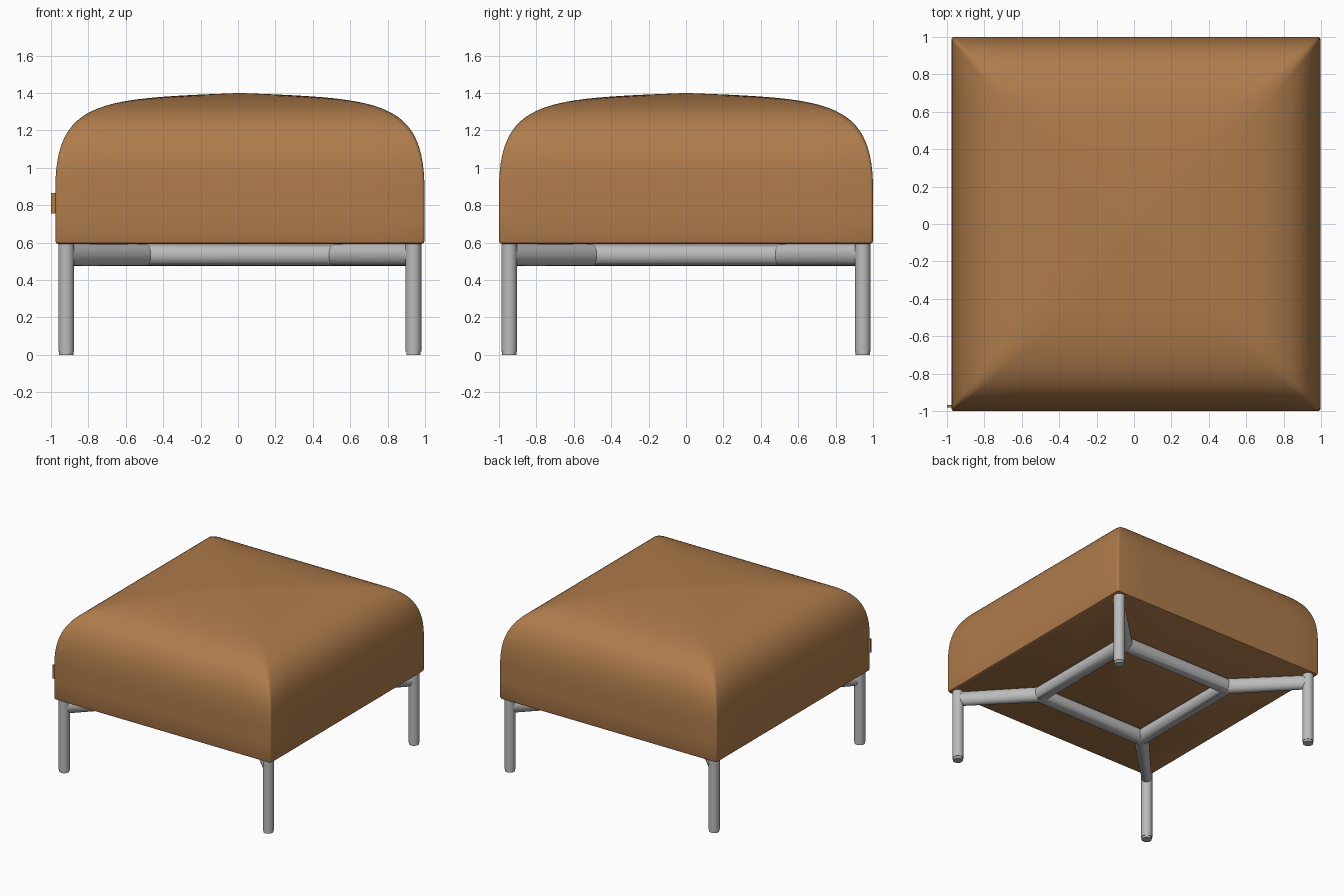
import bpy, bmesh, math
from mathutils import Vector
from mathutils.geometry import interpolate_bezier

cube = bpy.data.objects.get("Cube")
if cube:
    bpy.data.objects.remove(cube)

CX = 0.01                     # body sits slightly off centre because of the side tag
HALF_X, HALF_Y = 0.987, 1.0


def material(name, rgb):
    m = bpy.data.materials.new(name)
    m.use_nodes = True
    m.diffuse_color = (*rgb, 1)
    m.node_tree.nodes["Principled BSDF"].inputs["Base Color"].default_value = (*rgb, 1)
    return m


tan = material("tan leather", (0.43, 0.2, 0.07))
steel = material("grey steel", (0.5, 0.5, 0.5))


def add_object(name, bm, mat, angle=35):
    bmesh.ops.recalc_face_normals(bm, faces=bm.faces)
    mesh = bpy.data.meshes.new(name)
    bm.to_mesh(mesh)
    bm.free()
    mesh.materials.append(mat)
    ob = bpy.data.objects.new(name, mesh)
    bpy.context.collection.objects.link(ob)
    bpy.ops.object.select_all(action='DESELECT')
    ob.select_set(True)
    bpy.context.view_layer.objects.active = ob
    bpy.ops.object.shade_smooth_by_angle(angle=math.radians(angle))
    return ob


def rounded_square(size, radius, side_steps=8, arc_steps=4):
    """Outline of a square with rounded corners, in unit half widths."""
    pts = []
    flat = size - radius
    for q in range(4):
        turn = q * math.pi / 2
        c, s = math.cos(turn), math.sin(turn)
        local = [(size, -flat + 2 * flat * i / side_steps) for i in range(side_steps)]
        for i in range(arc_steps):
            a = math.pi / 2 * i / arc_steps
            local.append((flat + radius * math.cos(a), flat + radius * math.sin(a)))
        pts += [(x * c - y * s, x * s + y * c) for x, y in local]
    return pts


# Cushion: square rings that follow a domed side profile
dome = interpolate_bezier(Vector((1, 0.88)), Vector((1, 1.37)),
                          Vector((0.75, 1.37)), Vector((0, 1.4)), 28)
profile = [(0.985, 0.593), (0.996, 0.598), (1, 0.61), (1, 0.75)] + [tuple(p) for p in dome[:-1]]
bm = bmesh.new()
rings = []
for size, z in profile:
    radius = min(0.015 + 0.2 * (1 - size), size * 0.4)
    rings.append([bm.verts.new((CX + x * HALF_X, y * HALF_Y, z))
                  for x, y in rounded_square(size, radius)])
count = len(rings[0])
for low, high in zip(rings, rings[1:]):
    for i in range(count):
        j = (i + 1) % count
        bm.faces.new((low[i], low[j], high[j], high[i]))
bm.faces.new(rings[0])
crown = bm.verts.new((CX, 0, 1.4))
for i in range(count):
    bm.faces.new((rings[-1][i], rings[-1][(i + 1) % count], crown))
add_object("cushion", bm, tan)

# Fabric tag held in the front corner seam
bm = bmesh.new()
bmesh.ops.create_cube(bm, size=1)
for v in bm.verts:
    v.co = Vector((v.co.x * 0.04 - 0.98, v.co.y * 0.012 - 0.975, v.co.z * 0.11 + 0.81))
add_object("side_tag", bm, tan)


def tube(bm, a, b, radius, sides=24):
    a, b = Vector(a), Vector(b)
    spin = (b - a).to_track_quat('Z', 'Y').to_matrix().to_4x4()
    spin.translation = (a + b) / 2
    bmesh.ops.create_cone(bm, cap_ends=True, segments=sides, radius1=radius,
                          radius2=radius, depth=(b - a).length, matrix=spin)


# Legs with small glides
corners = [(1, 1), (-1, 1), (-1, -1), (1, -1)]
names = ["back_left", "back_right", "front_right", "front_left"]
LEG_X, LEG_Y, INNER, BAR_Z, BAR_R = 0.928, 0.945, 0.5, 0.534, 0.058
for (sx, sy), name in zip(corners, names):
    x, y = CX + sx * LEG_X, sy * LEG_Y
    bm = bmesh.new()
    tube(bm, (x, y, 0.018), (x, y, 0.597), 0.042)
    add_object(name + "_leg", bm, steel)
    bm = bmesh.new()
    tube(bm, (x, y, 0), (x, y, 0.02), 0.038)
    add_object(name + "_glide", bm, steel)

    # Diagonal arm from the leg to the inner frame
    bm = bmesh.new()
    tube(bm, (x, y, BAR_Z), (CX + sx * INNER, sy * INNER, BAR_Z), BAR_R)
    # keep the arm end within the thinner leg
    for v in bm.verts:
        if abs(v.co.y) > 0.8:
            centre = Vector((x, y, v.co.z))
            v.co = centre + (v.co - centre) * 0.65
    add_object(name + "_arm", bm, steel)

# Inner square frame, with mitred corners
bm = bmesh.new()
loops = []
for sx, sy in corners:
    loop = []
    for i in range(24):
        a = math.tau * i / 24
        d = INNER + BAR_R * math.cos(a)
        loop.append(bm.verts.new((CX + sx * d, sy * d, BAR_Z + BAR_R * math.sin(a))))
    loops.append(loop)
for k in range(4):
    a, b = loops[k], loops[(k + 1) % 4]
    for i in range(24):
        j = (i + 1) % 24
        bm.faces.new((a[i], a[j], b[j], b[i]))
add_object("inner_frame", bm, steel)
